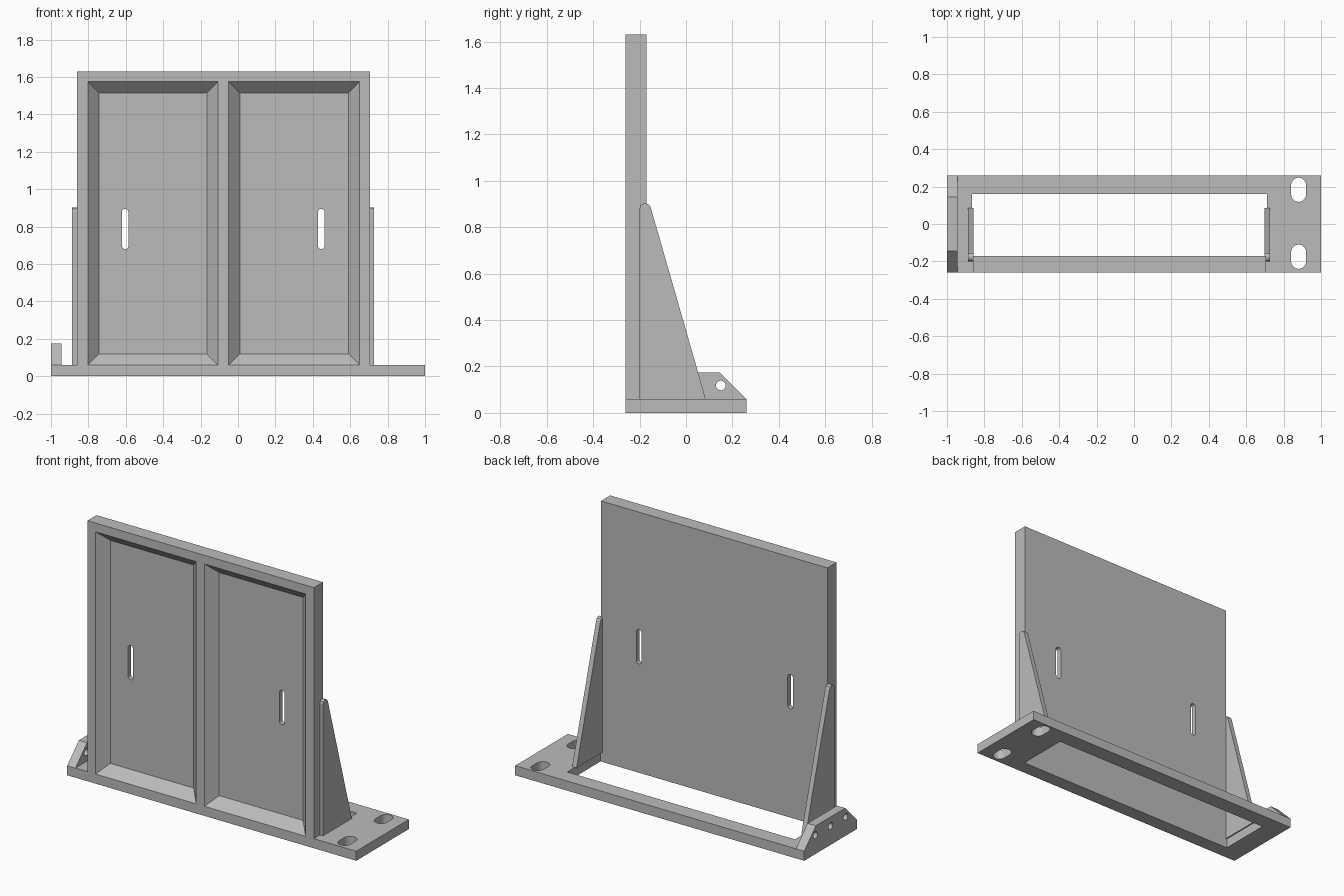
import bpy, bmesh, math
from mathutils import Vector

cube = bpy.data.objects.get("Cube")
if cube:
    bpy.data.objects.remove(cube, do_unlink=True)

grey = bpy.data.materials.new("plain grey")
grey.use_nodes = True
COLOUR = (0.5, 0.5, 0.5, 1)
grey.diffuse_color = COLOUR
grey.node_tree.nodes["Principled BSDF"].inputs["Base Color"].default_value = COLOUR


def loft(name, near, far, axis, lo, hi):
    """Solid between two matching outlines placed at lo and hi along an axis."""
    def place(p, d):
        c = list(p)
        c.insert(axis, d)
        return Vector(c)
    bm = bmesh.new()
    a = [bm.verts.new(place(p, lo)) for p in near]
    b = [bm.verts.new(place(p, hi)) for p in far]
    bm.faces.new(a)
    bm.faces.new(b)
    n = len(a)
    for i in range(n):
        j = (i + 1) % n
        bm.faces.new((a[i], a[j], b[j], b[i]))
    bmesh.ops.recalc_face_normals(bm, faces=bm.faces)
    mesh = bpy.data.meshes.new(name)
    bm.to_mesh(mesh)
    bm.free()
    mesh.materials.append(grey)
    ob = bpy.data.objects.new(name, mesh)
    bpy.context.collection.objects.link(ob)
    return ob


def prism(name, pts, axis, lo, hi):
    return loft(name, pts, pts, axis, lo, hi)


def rect(u0, u1, v0, v1, grow=0.0):
    return [(u0 - grow, v0 - grow), (u1 + grow, v0 - grow),
            (u1 + grow, v1 + grow), (u0 - grow, v1 + grow)]


def slot(u, v0, v1, r, steps=10):
    """Upright rounded slot; equal ends after rounding give a circle."""
    pts = []
    for centre, start in ((v1 - r, 0), (v0 + r, math.pi)):
        for i in range(steps + 1):
            t = start + math.pi * i / steps
            pts.append((u + r * math.cos(t), centre + r * math.sin(t)))
    return pts


def cut(ob, cutters):
    """Subtract the cutters, keep the resulting mesh and drop the cutters."""
    for c in cutters:
        c.hide_render = True
        m = ob.modifiers.new("cut", "BOOLEAN")
        m.operation = "DIFFERENCE"
        m.solver = "EXACT"
        m.object = c
    dg = bpy.context.evaluated_depsgraph_get()
    mesh = bpy.data.meshes.new_from_object(ob.evaluated_get(dg))
    ob.modifiers.clear()
    ob.data = mesh
    for c in cutters:
        bpy.data.objects.remove(c, do_unlink=True)


# Base plate with its long opening and two mounting slots
base = prism("base_plate", rect(-1, 1, -0.26, 0.26), 2, 0, 0.06)
cut(base, [prism("opening_cutter", rect(-0.865, 0.71, -0.17, 0.16), 2, -0.1, 0.2)]
    + [prism("mount_cutter", slot(0.88, y - 0.065, y + 0.065, 0.04), 2, -0.1, 0.2)
       for y in (-0.175, 0.183)])

# Upright panel with two bevelled recesses, each pierced by a slot
panel = prism("upright_panel", rect(-0.86, 0.707, 0.03, 1.63), 1, -0.26, -0.17)
cutters = []
for x0, x1, slot_x in ((-0.803, -0.107, -0.603), (-0.05, 0.65, 0.445)):
    edge = (x0, x1, 0.06, 1.575)
    cutters.append(loft("recess_cutter", rect(*edge, 0.02), rect(*edge, -0.06),
                        1, -0.28, -0.20))
    cutters.append(prism("slot_cutter", slot(slot_x, 0.68, 0.895, 0.018),
                         1, -0.23, -0.1))
cut(panel, cutters)

# Triangular side braces with a rounded tip
brace = [(-0.2, 0.06), (0.085, 0.06), (-0.152, 0.885), (-0.159, 0.897),
         (-0.17, 0.902), (-0.182, 0.902), (-0.195, 0.895), (-0.2, 0.882)]
for side, x in (("right", -0.887), ("left", 0.698)):
    prism(side + "_brace", brace, 0, x, x + 0.03)

# End block with sloped ends and three cross holes
block = prism("end_block", [(-0.26, 0.06), (0.26, 0.06), (0.145, 0.175), (-0.145, 0.175)],
              0, -1, -0.943)
cut(block, [prism("hole_cutter", slot(y, 0.097, 0.139, 0.0205), 0, -1.1, -0.9)
            for y in (-0.15, 0, 0.15)])
